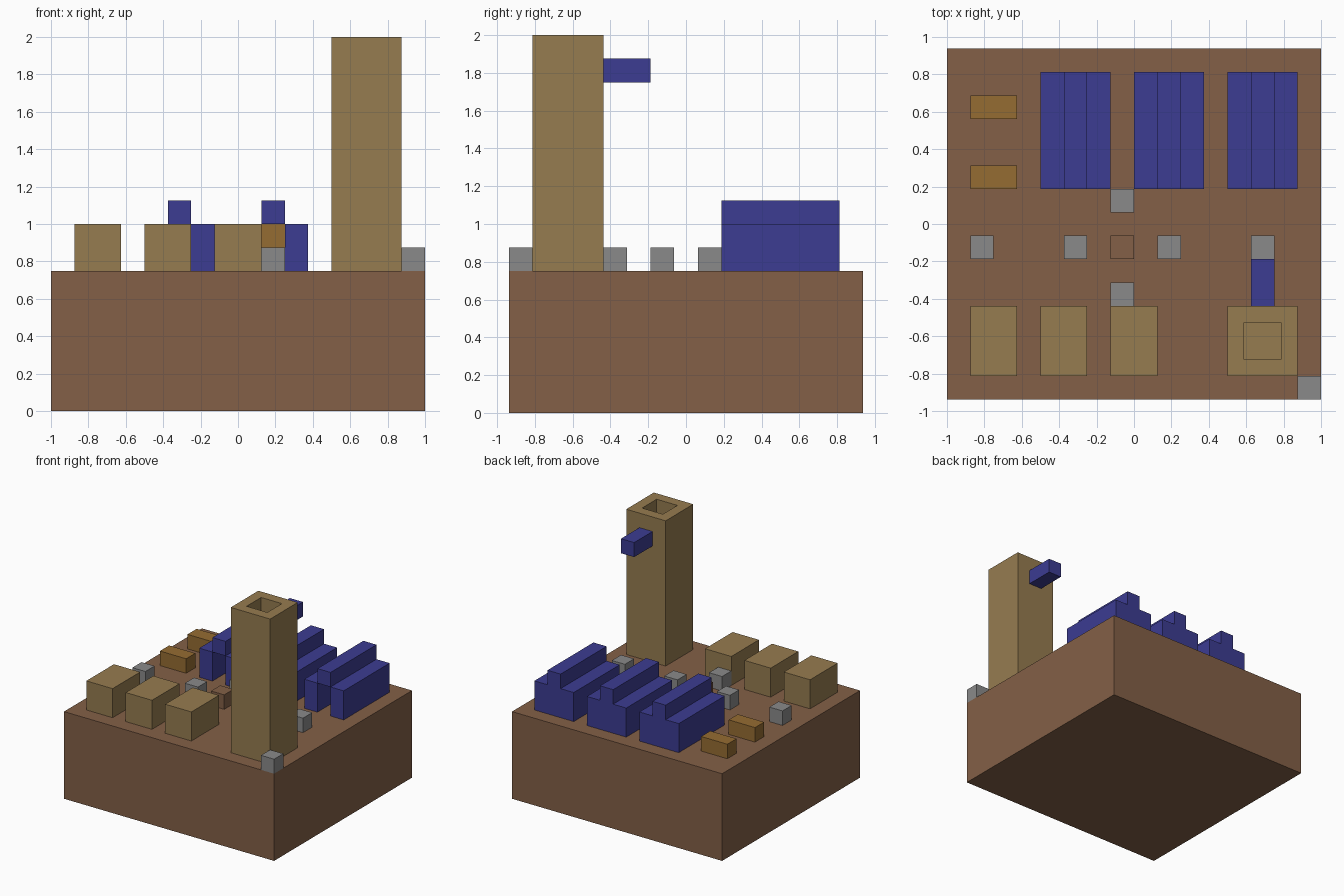
import bpy
import bmesh
from mathutils import Vector

cube = bpy.data.objects.get("Cube")
if cube:
    bpy.data.objects.remove(cube, do_unlink=True)

U = 0.125          # one block
GROUND = 6         # ground level, in blocks


def linear(c):
    c /= 255
    return c / 12.92 if c <= 0.04045 else ((c + 0.055) / 1.055) ** 2.4


def material(name, *rgb):
    colour = [linear(c) for c in rgb] + [1]
    mat = bpy.data.materials.new(name)
    mat.use_nodes = True
    mat.diffuse_color = colour
    mat.node_tree.nodes["Principled BSDF"].inputs["Base Color"].default_value = colour
    return mat


earth = material("earth brown", 131, 96, 71)
clay = material("clay tan", 150, 124, 80)
blue = material("deep blue", 60, 60, 146)
wood = material("wood orange", 149, 108, 50)
stone = material("stone grey", 138, 138, 138)


def add_box(bm, low, size):
    """Box from its lowest corner and size, both in blocks."""
    verts = bmesh.ops.create_cube(bm, size=1)["verts"]
    for v in verts:
        v.co = Vector([(l + (c + 0.5) * s) * U for l, c, s in zip(low, v.co, size)])


def finish(bm, name, mat):
    mesh = bpy.data.meshes.new(name)
    bm.to_mesh(mesh)
    bm.free()
    mesh.materials.append(mat)
    obj = bpy.data.objects.new(name, mesh)
    bpy.context.collection.objects.link(obj)
    return obj


def boxes(name, mat, *parts):
    bm = bmesh.new()
    for low, size in parts:
        add_box(bm, low, size)
    return finish(bm, name, mat)


# Ground slab and the raised earth block in the middle
boxes("ground", earth, ((-8, -7.5, 0), (16, 15, GROUND)))
boxes("earth_block", earth, ((-1, -1.5, GROUND), (1, 1, 1)))

# Stone blocks
for i, (x, y) in enumerate([(-7, -1.5), (-3, -1.5), (1, -1.5), (5, -1.5),
                            (-1, 0.5), (-1, -3.5), (7, -7.5)]):
    boxes(f"stone_block_{i + 1}", stone, ((x, y, GROUND), (1, 1, 1)))

# Clay blocks along the front
for i, x in enumerate([-7, -4, -1]):
    boxes(f"clay_block_{i + 1}", clay, ((x, -6.5, GROUND), (2, 3, 2)))

# Wooden benches at the back right
for i, y in enumerate([1.5, 4.5]):
    boxes(f"wood_bench_{i + 1}", wood, ((-7, y, GROUND), (2, 1, 1)))

# Houses: two side walls, a ridge, a closed back and a wooden inner panel
for i, x in enumerate([-4, 0, 4]):
    boxes(f"house_{i + 1}", blue,
          ((x, 1.5, GROUND), (1, 5, 2)),
          ((x + 2, 1.5, GROUND), (1, 5, 2)),
          ((x + 1, 1.5, GROUND + 2), (1, 5, 1)),
          ((x + 1, 5.5, GROUND), (1, 1, 2)))
    boxes(f"house_panel_{i + 1}", wood, ((x + 1, 4.5, GROUND), (1, 1, 2)))

# Tower with a square recess in its top
bm = bmesh.new()
add_box(bm, (4, -6.5, GROUND), (3, 3, 10))
bm.normal_update()
top = max(bm.faces, key=lambda f: f.calc_center_median().z)
bmesh.ops.inset_region(bm, faces=[top], thickness=U)
lip = list(top.verts)
floor = bmesh.ops.extrude_face_region(bm, geom=[top])["geom"]
bmesh.ops.translate(bm, vec=(0, 0, -U),
                    verts=[g for g in floor if isinstance(g, bmesh.types.BMVert)])
if top.is_valid and all(v in lip for v in top.verts):
    bmesh.ops.delete(bm, geom=[top], context="FACES_ONLY")
bmesh.ops.recalc_face_normals(bm, faces=bm.faces)
finish(bm, "tower", clay)

# Beam sticking out of the tower's back
boxes("tower_beam", blue, ((5, -3.5, 14), (1, 2, 1)))
